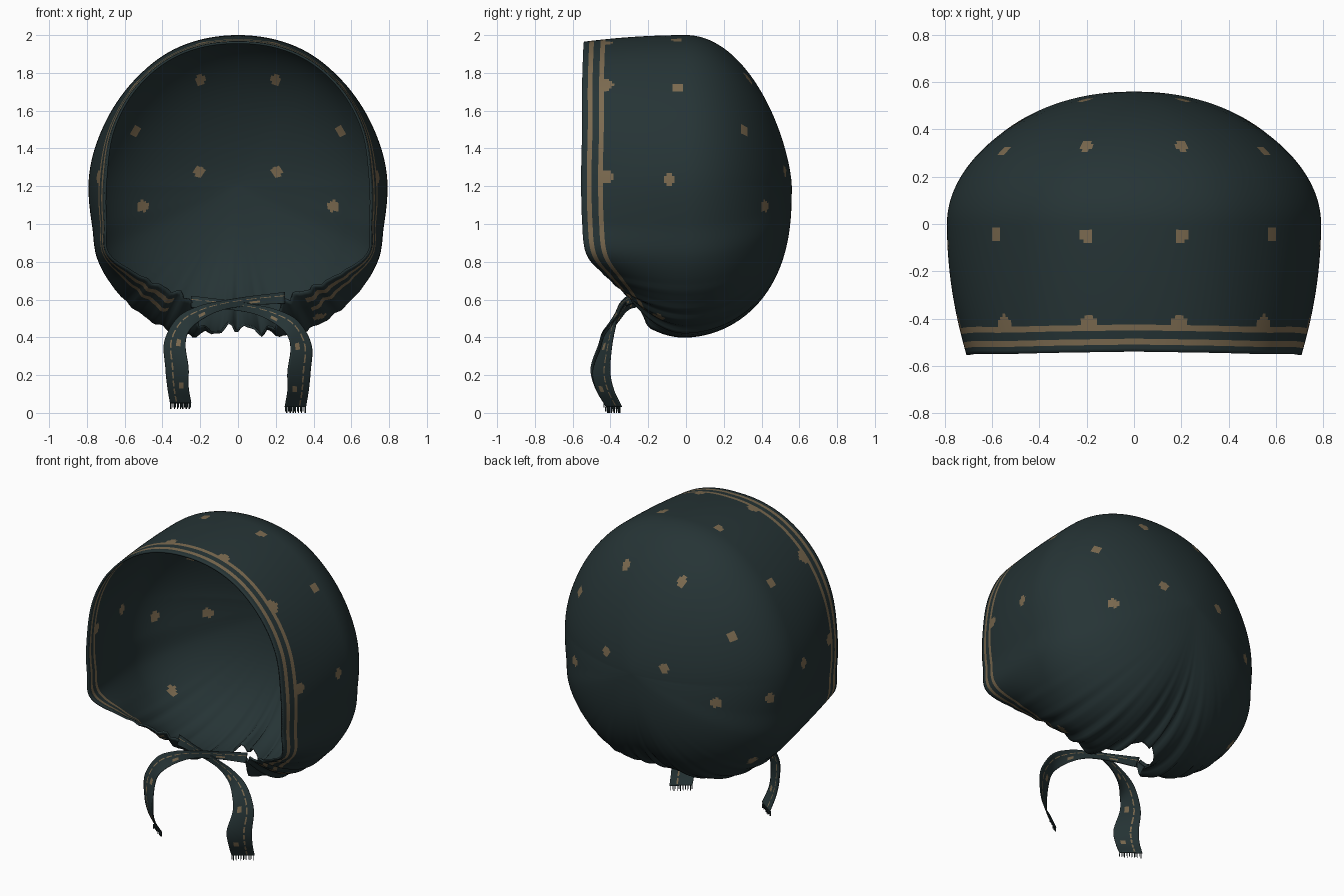
import bpy, bmesh, math
from mathutils import Vector

cube = bpy.data.objects.get("Cube")
if cube:
    bpy.data.objects.remove(cube)


def make_material(name, rgb):
    mat = bpy.data.materials.new(name)
    mat.use_nodes = True
    mat.diffuse_color = (*rgb, 1)
    mat.node_tree.nodes["Principled BSDF"].inputs["Base Color"].default_value = (*rgb, 1)
    return mat


MATERIALS = [make_material("dark_teal_cloth", (0.019, 0.034, 0.036)),
             make_material("tan_print", (0.2, 0.145, 0.08))]


def finish(name, bm, thickness):
    """Turn a bmesh into a smooth cloth object with some thickness."""
    bmesh.ops.recalc_face_normals(bm, faces=bm.faces)
    mesh = bpy.data.meshes.new(name)
    bm.to_mesh(mesh)
    bm.free()
    obj = bpy.data.objects.new(name, mesh)
    bpy.context.collection.objects.link(obj)
    for mat in MATERIALS:
        mesh.materials.append(mat)
    for poly in mesh.polygons:
        poly.use_smooth = True
    solid = obj.modifiers.new("cloth_thickness", 'SOLIDIFY')
    solid.thickness = thickness
    return obj


def spline(keys, x):
    """Smooth interpolation through (x, values...) rows."""
    i = 0
    while i < len(keys) - 2 and x > keys[i + 1][0]:
        i += 1

    def slope(k, c):
        a, b = keys[max(k - 1, 0)], keys[min(k + 1, len(keys) - 1)]
        return (b[c] - a[c]) / (b[0] - a[0])
    a, b = keys[i], keys[i + 1]
    h = b[0] - a[0]
    t = (x - a[0]) / h
    return [a[c] * (1 + 2 * t) * (1 - t) ** 2 + b[c] * t * t * (3 - 2 * t)
            + h * t * (1 - t) * (slope(i, c) * (1 - t) - slope(i + 1, c) * t)
            for c in range(1, len(a))]


# Bonnet: angle from the bottom, body radius, rim radius, rim depth
RIM = [(0, .76, .76, .13), (8, .78, .78, .05), (14, .81, .78, -.16),
       (22, .84, .66, -.27), (36, .85, .67, -.35), (50, .85, .72, -.44),
       (63, .838, .78, -.53), (75, .80, .73, -.55), (95, .79, .705, -.555),
       (115, .78, .73, -.55), (135, .785, .755, -.55), (155, .8, .77, -.545),
       (180, .8, .765, -.54)]
DEPTH, MID_Z = .56, 1.2
BANDS = [0, .015, .03, .055, .072, .09, .115]
SEGMENTS, ROWS = 280, 100
STRIPE_ROWS = (2, 5)


def bonnet_point(angle, row):
    off = abs(math.degrees(angle))
    body, rim, front = spline(RIM, off)
    start = front / DEPTH if front < 0 else math.asin(front / DEPTH)
    if row < len(BANDS):
        a = start + BANDS[row] / DEPTH
    else:
        a = start + BANDS[-1] / DEPTH
        a += (math.pi / 2 - a) * (row - len(BANDS) + 1) / (ROWS - len(BANDS) + 1)
    if a < 0:
        y = DEPTH * a
        r = body - (body - rim) * (y / front) ** 2
    else:
        y = DEPTH * math.sin(a)
        c = -math.cos(angle)
        power = 1.75 - (.25 if c > 0 else .85) * c
        r = body * max(math.cos(a), 0) ** (2 / power)
    # gathers towards the neck
    fade = max(0, 1 - off / 55) * (1 - row / ROWS) ** 2
    r += .022 * fade * (math.cos(angle * 44) + .6 * math.cos(angle * 71 + 1))
    return Vector((r * math.sin(angle), y, MID_Z - r * math.cos(angle)))


# Printed dots, mirrored, plus a few on one side only
DOTS = [(s * x, y, z) for s in (-1, 1) for x, y, z in (
    (.21, .53, 1.28), (.21, .34, 1.79), (.57, .32, 1.51), (.49, .4, 1.1),
    (.6, -.045, 1.735), (.2, -.05, 1.97), (.78, -.09, 1.235))]
DOTS += [(-.72, .18, 1.1), (-.6, .17, .65), (.42, -.14, .53)]
BORDER_DOTS = [(s * x, -.43, z) for s in (-1, 1) for x, z in (
    (.19, 1.96), (.55, 1.74), (.74, 1.25))]
CENTRE = Vector((0, 0, MID_Z))


def in_dot(p, dots, size):
    v = p - CENTRE
    reach = v.length
    return any(((Vector(d) - CENTRE).normalized() * reach - v).length < size for d in dots)


def build_bonnet():
    bm = bmesh.new()
    rings = []
    angles = [-math.pi + 2 * math.pi * i / SEGMENTS for i in range(SEGMENTS)]
    for row in range(ROWS):
        rings.append([bm.verts.new(bonnet_point(a, row)) for a in angles])
    pole = bm.verts.new((0, DEPTH, MID_Z))
    for row in range(ROWS):
        for i in range(SEGMENTS):
            k = (i + 1) % SEGMENTS
            if row == ROWS - 1:
                bm.faces.new((rings[row][i], rings[row][k], pole))
                continue
            face = bm.faces.new((rings[row][i], rings[row][k],
                                 rings[row + 1][k], rings[row + 1][i]))
            mid = face.calc_center_median()
            striped = row in STRIPE_ROWS and abs(math.degrees(angles[i])) > 30
            scallop = row > STRIPE_ROWS[1] and in_dot(mid, BORDER_DOTS, .04)
            face.material_index = int(striped or scallop or in_dot(mid, DOTS, .031))
    return finish("bonnet", bm, .012)


# Ribbon tie: step, centre x y z, half-width vector x y z
TIE = [(0, -.25, -.26, .59, 0, .01, .03), (1, -.08, -.30, .575, 0, 0, .025),
       (2, .08, -.33, .55, 0, 0, .025), (3, .2, -.36, .51, .01, .01, .035),
       (4, .29, -.40, .45, .03, .03, .035), (5, .335, -.425, .35, .055, .03, .01),
       (6, .325, -.45, .22, .06, .045, 0), (7, .32, -.43, .12, .055, .045, 0),
       (8, .305, -.383, .03, .055, .04, 0)]


def build_tie(name, side, lift):
    bm = bmesh.new()
    cols, steps = 14, 72

    def at(t, w):
        v = spline(TIE, t)
        p = Vector(v[:3]) + w * Vector(v[3:])
        return Vector((side * p.x, p.y - lift / 2, p.z + lift))
    grid = [[bm.verts.new(at(8 * j / steps, 2 * c / cols - 1)) for c in range(cols + 1)]
            for j in range(steps + 1)]
    for j in range(steps):
        for c in range(cols):
            face = bm.faces.new((grid[j][c], grid[j][c + 1],
                                 grid[j + 1][c + 1], grid[j + 1][c]))
            line = c == 9 and j % 4 < 3
            dot = j % 18 in (7, 8, 9) and c in (3, 4, 5)
            face.material_index = int(line or dot)
    # frayed threads at the end
    for c in range(cols):
        w = 2 * c / cols - 1
        a, b = at(8, w), at(8, w + .06)
        drop = Vector((0, 0, -.03 if c % 2 else -.022))
        bm.faces.new([bm.verts.new(p) for p in (a, b, b + drop, a + drop)])
    return finish(name, bm, .006)


build_bonnet()
build_tie("left_tie", 1, 0)
build_tie("right_tie", -1, .02)
